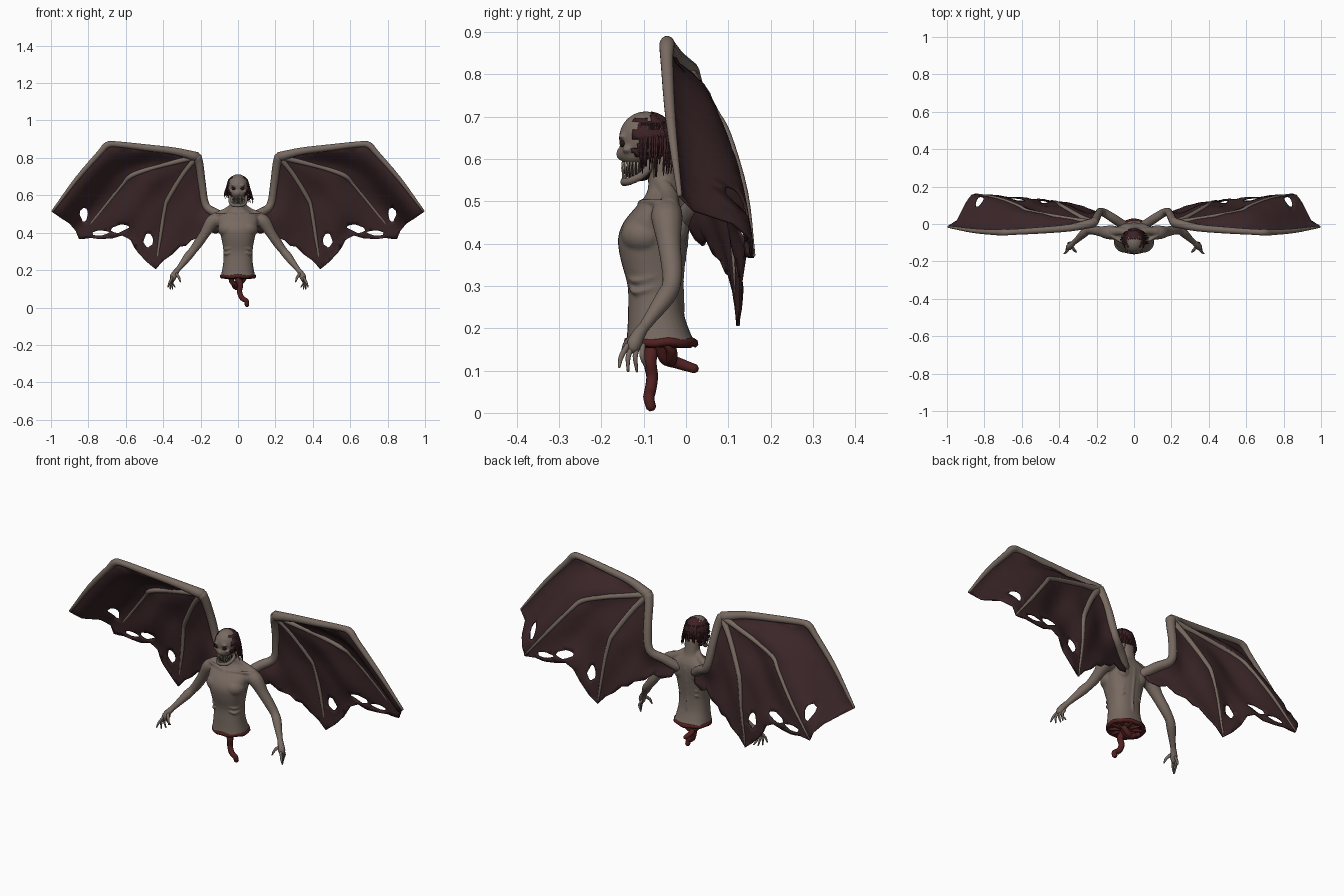
import bpy, bmesh, math, random
from mathutils import Vector, Matrix
from mathutils.geometry import delaunay_2d_cdt

if "Cube" in bpy.data.objects:
    bpy.data.objects.remove(bpy.data.objects["Cube"])
random.seed(4)

def material(name, col):
    m = bpy.data.materials.new(name)
    m.diffuse_color = (*col, 1)
    m.use_nodes = True
    m.node_tree.nodes["Principled BSDF"].inputs["Base Color"].default_value = m.diffuse_color
    return m

SKIN = material("grey_skin", (0.185, 0.143, 0.119))
MEMBRANE = material("dark_membrane", (0.043, 0.019, 0.021))
FLESH = material("raw_flesh", (0.082, 0.014, 0.014))
HAIR = material("dark_hair", (0.045, 0.015, 0.018))
TOOTH = material("tooth_bone", (0.42, 0.37, 0.29))
DARK = material("black_hollow", (0.016, 0.009, 0.009))

def finish(bm, name, mat):
    bmesh.ops.recalc_face_normals(bm, faces=bm.faces)
    me = bpy.data.meshes.new(name)
    bm.to_mesh(me)
    bm.free()
    me.materials.append(mat)
    for p in me.polygons:
        p.use_smooth = True
    ob = bpy.data.objects.new(name, me)
    bpy.context.collection.objects.link(ob)
    return ob

def smooth_path(pts, steps=4):
    """Catmull-Rom through points of any dimension."""
    P = [Vector(p) for p in pts]
    P = [2 * P[0] - P[1]] + P + [2 * P[-1] - P[-2]]
    out = []
    for i in range(1, len(P) - 2):
        a, b, c, d = P[i - 1:i + 3]
        for k in range(steps):
            t = k / steps
            out.append(0.5 * (2 * b + (c - a) * t + (2 * a - 5 * b + 4 * c - d) * t * t
                              + (3 * b - a - 3 * c + d) * t ** 3))
    return out + [P[-2]]

def skin_rings(bm, rings):
    vs = [[bm.verts.new(p) for p in r] for r in rings]
    n = len(vs[0])
    for a, b in zip(vs, vs[1:]):
        for i in range(n):
            bm.faces.new((a[i], a[(i + 1) % n], b[(i + 1) % n], b[i]))
    bm.faces.new(vs[0])
    bm.faces.new(vs[-1])

def tube(bm, pts, s=1, n=10, steps=4):
    """Round tube; every point is (x, y, z, radius)."""
    path = smooth_path([(s * p[0], *p[1:]) for p in pts], steps)
    C = [p.to_3d() for p in path]
    R = [max(p[3], 0.0008) for p in path]
    u, rings = None, []
    for i, c in enumerate(C):
        t = (C[min(i + 1, len(C) - 1)] - C[max(i - 1, 0)]).normalized()
        u = t.orthogonal() if u is None else u - t * u.dot(t)
        u.normalize()
        v = t.cross(u)
        def ring(off, r):
            return [c + t * off + (u * math.cos(k * math.tau / n) + v * math.sin(k * math.tau / n)) * r
                    for k in range(n)]
        if i == 0:
            rings.append(ring(-R[i] * 0.6, R[i] * 0.5))
        rings.append(ring(0, R[i]))
        if i == len(C) - 1:
            rings.append(ring(R[i] * 0.6, R[i] * 0.5))
    skin_rings(bm, rings)

def ball(bm, c, r, seg=20):
    m = Matrix.Translation(c) @ Matrix.Diagonal((*r, 1))
    bmesh.ops.create_uvsphere(bm, u_segments=seg, v_segments=seg // 2 + 2, radius=1, matrix=m)

# ---------- body: torso, head and arms fused into one skin ----------
bm = bmesh.new()
slices = [(.165, .092, -.142, .024), (.19, .087, -.139, .01), (.24, .079, -.137, -.006),
          (.30, .077, -.138, -.01), (.36, .087, -.154, -.004), (.41, .098, -.161, .003),
          (.45, .108, -.148, .007), (.485, .106, -.12, .006), (.508, .075, -.1, -.003),
          (.53, .043, -.09, -.014), (.56, .037, -.09, -.02), (.61, .036, -.09, -.025)]
rings = []
for z, hx, yf, yb in smooth_path(slices, 3):
    ring = []
    for k in range(0, 56, 2):
        c, s = math.cos(k * math.pi / 28), math.sin(k * math.pi / 28)
        ring.append((hx * math.copysign(abs(c) ** .85, c),
                     (yf + yb) / 2 + (yb - yf) / 2 * math.copysign(abs(s) ** .85, s), z))
    rings.append(ring)
skin_rings(bm, rings)
tube(bm, [(0, -.008, .24, .006), (0, -.01, .32, .006), (0, .001, .41, .006), (0, .004, .47, .006)])  # spine
ball(bm, (0, -.095, .649), (.056, .064, .064))                            # skull
ball(bm, (0, -.124, .614), (.04, .036, .03))                              # upper face
ball(bm, (0, -.157, .612), (.009, .009, .015), 12)                        # nose
jaw = [(.043, -.08, .595, .011), (.041, -.1, .565, .01), (.028, -.132, .548, .01), (0, -.146, .546, .011)]
tube(bm, jaw + [(-x, y, z, r) for x, y, z, r in jaw[-2::-1]])
for s in (1, -1):
    ball(bm, (s * .05, -.098, .42), (.058, .056, .048))                   # chest muscle
    ball(bm, (s * .034, -.138, .622), (.014, .014, .008), 12)             # cheekbone
    ball(bm, (s * .022, -.15, .654), (.017, .01, .006), 12)               # brow
    ball(bm, (s * .05, -.012, .45), (.035, .02, .05))                     # shoulder blade
    tube(bm, [(.01, -.11, .497, .006), (.07, -.095, .501, .006), (.125, -.06, .495, .01)], s)
    tube(bm, [(.012, -.07, .56, .013), (.06, -.04, .515, .02), (.12, -.04, .485, .025)], s)
    for i in range(4):                                                    # ribs
        z = .372 - i * .026
        tube(bm, [(.02 + i * .008, -.143 + i * .004, z, .005), (.066, -.118, z - .008, .006),
                  (.08 - i * .002, -.07, z + .004, .005), (.05, -.012, z + .03, .004)], s)
    tube(bm, [(.1, -.045, .475, .036), (.138, -.045, .458, .037), (.175, -.04, .40, .028),
              (.215, -.033, .34, .025), (.245, -.035, .30, .022), (.268, -.05, .272, .023),
              (.30, -.08, .23, .017), (.328, -.105, .195, .013)], s, 14)
body = finish(bm, "body", SKIN)
rm = body.modifiers.new("fuse", "REMESH")
rm.mode, rm.voxel_size, rm.use_smooth_shade = "VOXEL", .0045, True
sm = body.modifiers.new("soften", "SMOOTH")
sm.factor, sm.iterations = .5, 6

# ---------- hands ----------
bm = bmesh.new()
for s in (1, -1):
    tube(bm, [(.32, -.098, .205, .013), (.335, -.112, .185, .016), (.346, -.122, .165, .018),
              (.35, -.126, .15, .014)], s)
    for i in range(4):
        y, x = -.142 + i * .012, .358 - i * .005
        ty, tz = -.158 + i * .021, .108 - (.01 if i in (1, 2) else 0)
        tube(bm, [(x - .006, y + .004, .16, .007), (x + .008, (y + ty) / 2 - .003, .133, .006),
                  (x + .017 - i * .008, ty, tz, .003)], s, 8)
    tube(bm, [(.33, -.125, .18, .008), (.316, -.143, .16, .007), (.308, -.15, .137, .003)], s, 8)
finish(bm, "hands", SKIN)

# ---------- face: eyes, mouth hollow, teeth ----------
bm = bmesh.new()
for s in (1, -1):
    ball(bm, (s * .023, -.15, .637), (.012, .007, .009), 14)
ball(bm, (0, -.11, .57), (.034, .036, .022))
finish(bm, "eye_and_mouth_hollows", DARK)
bm = bmesh.new()
for i in range(15):
    a = math.radians(-80 + i * 80 / 7)
    x, y = .036 * math.sin(a), -.106 - .044 * math.cos(a)
    tube(bm, [(x, y, .592, .0028), (x, y - .001, .578, .0022), (x, y, .562, .0008)], 1, 6, 1)
    tube(bm, [(x * .95, y + .002, .549, .0028), (x * .95, y, .56, .002), (x * .95, y, .576, .0008)], 1, 6, 1)
finish(bm, "teeth", TOOTH)

# ---------- hair: patchy cap and hanging strands ----------
bm = bmesh.new()
ball(bm, (0, -.091, .647), (.061, .067, .066), 32)
drop = [f for f in bm.faces for c in [f.calc_center_median()]
        if c.y < -.118 + .012 * math.sin(c.z * 150) or c.z < .588 or random.random() < .06
        or (c.z > .698 and c.y < -.08)]
bmesh.ops.delete(bm, geom=drop, context="FACES")
cap = finish(bm, "hair_cap", HAIR)
so = cap.modifiers.new("thick", "SOLIDIFY")
so.thickness = .005
bm = bmesh.new()
for i in range(60):
    a = math.radians(random.uniform(-20, 200))
    c, s = math.cos(a), math.sin(a)
    low = random.uniform(.55, .59) if c > -.3 else random.uniform(.58, .61)
    out = random.uniform(1, 1.25)
    tube(bm, [(.05 * c, -.09 + .055 * s, .685, .002), (.061 * c, -.09 + .066 * s, .645, .003),
              (.06 * c * out, -.09 + .064 * s, .605, .0025),
              (.06 * c * out + .008, -.09 + .06 * s, low, .001)], 1, 5, 2)
finish(bm, "hair_strands", HAIR)

# ---------- torn waist and hanging entrails ----------
bm = bmesh.new()
rings = []
for z, k in ((.176, .985), (.173, 1.04), (.163, 1.06), (.156, .98), (.162, .8), (.17, .4)):
    rings.append([(.092 * k * math.cos(a), -.059 + .083 * k * math.sin(a),
                   z + .002 * math.sin(a * 7) * (k > .9)) for a in [j * math.tau / 48 for j in range(48)]])
skin_rings(bm, rings)
finish(bm, "torn_waist", FLESH)
bm = bmesh.new()
tube(bm, [(-.01, -.075, .17, .018), (.012, -.085, .125, .016), (.008, -.08, .085, .014), (.022, -.085, .05, .014),
          (.045, -.088, .035, .013), (.048, -.082, .012, .012)])
tube(bm, [(.02, -.06, .17, .016), (.0, -.05, .13, .015), (-.02, -.02, .118, .014), (-.01, .022, .104, .011)])
tube(bm, [(-.04, -.06, .17, .014), (-.03, -.045, .135, .014), (.0, -.035, .125, .014), (.03, -.035, .15, .013),
          (.035, -.05, .17, .012)])
for i in range(10):                                                       # radial flesh folds
    a = i * math.tau / 10
    tube(bm, [(.085 * math.cos(a), -.059 + .076 * math.sin(a), .16, .006),
              (.03 * math.cos(a), -.059 + .027 * math.sin(a), .163, .01)], 1, 8, 2)
finish(bm, "entrails", FLESH)

# ---------- wings ----------
wrist = (.22, .006, .806)
bones = [
    [(.05, -.01, .455, .024), (.11, .03, .50, .024), (.172, .066, .545, .021), (.193, .05, .66, .021),
     (.206, .022, .76, .022), (*wrist, .026)],
    [(*wrist, .026), (.34, -.02, .836, .02), (.5, -.034, .856, .018), (.65, -.043, .873, .016),
     (.70, -.045, .868, .018), (.74, -.045, .826, .015), (.86, -.036, .69, .012), (.992, -.015, .515, .006)],
    [(*wrist, .017), (.32, .022, .782, .014), (.46, .047, .745, .012), (.57, .068, .705, .013),
     (.62, .098, .655, .01), (.73, .138, .52, .009), (.85, .16, .372, .004)],
    [(*wrist, .017), (.29, .04, .72, .014), (.37, .085, .59, .013), (.392, .1, .53, .011),
     (.415, .115, .38, .009), (.44, .124, .208, .004)]]
bm = bmesh.new()
for s in (1, -1):
    for b in bones:
        tube(bm, b, s, 12, 4)
finish(bm, "wing_bones", SKIN)

# membrane: flat outline with ragged holes, bent in depth to follow the bones
outline = [(.05, .46), (.11, .5), (.175, .548), (.195, .66), (.222, .808), (.5, .856), (.70, .868), (.86, .69),
           (.995, .512), (.945, .478), (.9, .448), (.868, .41), (.85, .366), (.79, .372), (.73, .366), (.67, .37),
           (.62, .385), (.575, .362), (.54, .30), (.49, .245), (.44, .205), (.40, .25), (.35, .285),
           (.31, .325), (.28, .33), (.25, .36), (.2, .375), (.16, .41), (.12, .395), (.07, .41)]
holes = [(.825, .50, .022, .038, 0), (.635, .422, .05, .02, -.25), (.735, .398, .045, .014, -.1),
         (.48, .36, .026, .036, .2)]
loops = [[Vector(p) for p in outline]]
for cx, cz, rx, rz, t in holes:
    lp = []
    for k in range(14):
        a, j = k * math.tau / 14, random.uniform(.85, 1.15)
        u, v = rx * j * math.cos(a), rz * j * math.sin(a)
        lp.append(Vector((cx + u * math.cos(t) - v * math.sin(t), cz + u * math.sin(t) + v * math.cos(t))))
    loops.append(lp)

def inside(p, poly):
    hit = False
    for a, b in zip(poly, poly[1:] + poly[:1]):
        if (a.y > p.y) != (b.y > p.y) and p.x < (b.x - a.x) * (p.y - a.y) / (b.y - a.y) + a.x:
            hit = not hit
    return hit

samples = [p for b in bones for p in smooth_path(b, 6)]
trail = [(.08, .022, .42, 0), (.2, .068, .375, 0), (.3, .098, .33, 0), (.38, .115, .27, 0), (.44, .124, .21, 0),
         (.52, .132, .30, 0), (.62, .14, .385, 0), (.73, .15, .37, 0), (.85, .16, .37, 0)]
samples += smooth_path(trail, 3)

def depth(p):
    w = [(1 / ((p.x - q[0]) ** 2 + (p.y - q[2]) ** 2 + 1e-5) ** 1.5, q[1]) for q in samples]
    return sum(a * b for a, b in w) / sum(a for a, b in w) + .003 * math.sin(p.x * 40 + p.y * 25)

verts, edges = [], []
for lp in loops:
    n0 = len(verts)
    verts += lp
    edges += [(n0 + i, n0 + (i + 1) % len(lp)) for i in range(len(lp))]
for i in range(40):
    for j in range(30):
        p = Vector((.05 + i * .024 + random.uniform(-.004, .004), .2 + j * .024 + random.uniform(-.004, .004)))
        if inside(p, loops[0]):
            verts.append(p)
pts, _, tris = delaunay_2d_cdt(verts, edges, [], 0, 1e-5)[:3]
bm = bmesh.new()
for s in (1, -1):
    vs = [bm.verts.new((s * p.x, depth(p), p.y)) for p in pts]
    for t in tris:
        c = sum((pts[i] for i in t), Vector((0, 0))) / len(t)
        if inside(c, loops[0]) and not any(inside(c, h) for h in loops[1:]):
            bm.faces.new([vs[i] for i in t])
bmesh.ops.delete(bm, geom=[v for v in bm.verts if not v.link_faces], context="VERTS")
mem = finish(bm, "wing_membranes", MEMBRANE)
so = mem.modifiers.new("thick", "SOLIDIFY")
so.thickness, so.offset = .006, 0
